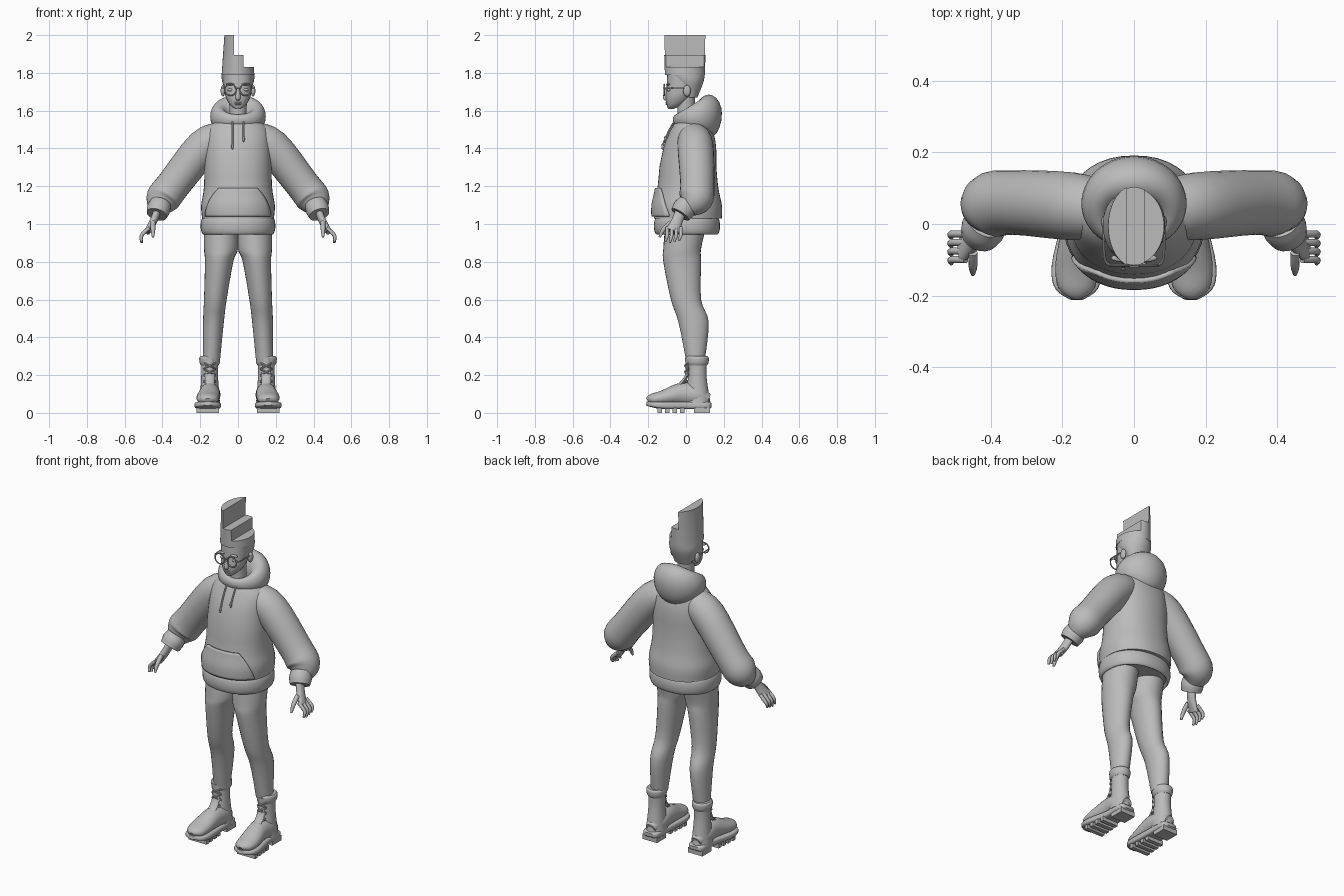
import bpy, bmesh
from math import sin, cos, pi, radians, copysign
from mathutils import Vector

if "Cube" in bpy.data.objects:
    bpy.data.objects.remove(bpy.data.objects["Cube"], do_unlink=True)

colour = (.5, .5, .5, 1)
grey = bpy.data.materials.new("plain_grey")
grey.use_nodes = True
grey.diffuse_color = colour
grey.node_tree.nodes["Principled BSDF"].inputs["Base Color"].default_value = colour


def finish(name, bm, mirror=False):
    """Turn a bmesh into a smooth shaded object, optionally mirrored."""
    bmesh.ops.recalc_face_normals(bm, faces=bm.faces)
    mesh = bpy.data.meshes.new(name)
    bm.to_mesh(mesh)
    bm.free()
    mesh.materials.append(grey)
    mesh.shade_smooth()
    mesh.set_sharp_from_angle(angle=radians(40))
    obj = bpy.data.objects.new(name, mesh)
    bpy.context.scene.collection.objects.link(obj)
    if mirror:
        obj.modifiers.new("mirror", 'MIRROR').use_mirror_merge = False
    return obj


def skin(rings, wrap=True, closed=False, cap=True):
    """Join rows of points with quads."""
    bm = bmesh.new()
    rows = [[bm.verts.new(point) for point in ring] for ring in rings]
    if closed:
        rows.append(rows[0])
    count = len(rings[0])
    for low, high in zip(rows, rows[1:]):
        for j in range(count if wrap else count - 1):
            k = (j + 1) % count
            bm.faces.new((low[j], low[k], high[k], high[j]))
    if cap:
        bm.faces.new(rows[0])
        bm.faces.new(rows[-1])
    return bm


def spline(sections, steps):
    """Smoothly resample a list of sections."""
    vectors = [Vector(section) for section in sections]
    last = len(vectors) - 1
    out = []
    for i in range(last):
        start, end = vectors[i], vectors[i + 1]
        leave = (end - vectors[max(i - 1, 0)]) / 2
        arrive = (vectors[min(i + 2, last)] - start) / 2
        for s in range(steps):
            t = s / steps
            ease = t * t * (3 - 2 * t)
            out.append(start.lerp(end, ease) + leave * t * (1 - t) ** 2 - arrive * t * t * (1 - t))
    return out + [vectors[last]]


def loft(name, sections, sides=24, steps=4, flat=False, ref="X", power=2, mirror=False, cut=None):
    """Sweep sections (x, y, z, radius and, if not round, second radius) along a path."""
    reference = Vector((ref == "X", ref == "Y", 0))
    path = spline([s if len(s) == 5 else (*s, s[-1]) for s in sections], steps)
    rings = []
    for i, point in enumerate(path):
        before, after = path[max(i - 1, 0)], path[min(i + 1, len(path) - 1)]
        along = Vector((0, 0, 1)) if flat else Vector((after - before)[:3]).normalized()
        across = (reference - along * reference.dot(along)).normalized()
        over = along.cross(across)
        ring = []
        for j in range(sides):
            angle = 2 * pi * j / sides
            c, s = (copysign(abs(f) ** (2 / power), f) for f in (cos(angle), sin(angle)))
            ring.append(Vector(point[:3]) + across * c * point[3] + over * s * point[4])
        rings.append(ring)
    bm = skin(rings)
    if cut is not None:
        bmesh.ops.bisect_plane(bm, geom=bm.verts[:] + bm.edges[:] + bm.faces[:],
                               plane_co=(cut, 0, 0), plane_no=(1, 0, 0), clear_outer=True)
        bmesh.ops.holes_fill(bm, edges=[edge for edge in bm.edges if edge.is_boundary])
    return finish(name, bm, mirror)


def tube(name, points, radius, ref="X", mirror=True):
    loft(name, [(*point, radius) for point in points], sides=8, ref=ref, mirror=mirror)


def solid(name, location, size, mirror=False, ball=True):
    """A scaled ball or block."""
    bm = bmesh.new()
    if ball:
        bmesh.ops.create_uvsphere(bm, u_segments=16, v_segments=10, radius=1)
    else:
        bmesh.ops.create_cube(bm, size=1)
    bmesh.ops.scale(bm, vec=size, verts=bm.verts)
    bmesh.ops.translate(bm, vec=location, verts=bm.verts)
    finish(name, bm, mirror)


# Hoodie body: height, half width, half depth
body = spline([(1.03, .19, .18), (1.1, .195, .18), (1.2, .18, .16),
               (1.4, .175, .14), (1.5, .16, .11), (1.56, .1, .08)], 4)
body_power = 2.2


def body_middle(z):
    return .01 + max(0, z - 1.3) / 10


def chest_y(x, z):
    """Front surface of the hoodie."""
    low, high = next((a, b) for a, b in zip(body, body[1:]) if z <= b[0])
    _, wide, deep = low.lerp(high, (z - low[0]) / (high[0] - low[0]))
    return body_middle(z) - deep * (1 - abs(x / wide) ** body_power) ** (1 / body_power)


loft("hoodie_body", [(0, body_middle(z), z, wide, deep) for z, wide, deep in body],
     sides=40, steps=1, flat=True, power=body_power)

# Rounded hem band that curls inwards at its lower lip
hem = []
for i in range(-2, 9):
    angle = pi * i / 8
    swell = .015 * sin(angle)
    hem.append((0, .005, .99 - .045 * cos(angle), .183 + swell, .16 + swell))
loft("hem_band", hem, sides=40, steps=2, flat=True, power=body_power)

# Front pocket
rows = []
for i in range(13):
    rise = i / 12
    z, half = 1.04 + .15 * rise, .17 - .07 * rise ** 2
    columns = [half * j / 10 for j in range(-10, 11)]
    rows.append([(x, chest_y(x, z) - .006, z) for x in columns])
pocket = finish("front_pocket", skin(rows, wrap=False, cap=False))
thickness = pocket.modifiers.new("thickness", 'SOLIDIFY')
thickness.thickness, thickness.offset = .014, 0

# Hood lying around the neck, fuller at the back
rings = []
for i in range(48):
    turn = 2 * pi * i / 48
    back = (1 - cos(turn)) / 2
    ring = []
    for j in range(20):
        angle = 2 * pi * j / 20
        out = (.02 + .05 * back) * cos(angle)
        up = (.03 + .07 * back) * sin(angle)
        if up < 0:
            up *= 1 + .3 * back ** 3
        ring.append(((.1 + out) * sin(turn), .035 - (.085 + out) * cos(turn), 1.55 + .035 * back + up))
    rings.append(ring)
finish("hood", skin(rings, closed=True, cap=False))

# Drawstrings
for side, length in ((-1, .14), (1, .1)):
    heights = [1.55 - length * t / 4 for t in range(5)]
    tube("drawstring", [(side * .03, chest_y(.03, z) - .008, z) for z in heights], .005, mirror=False)
    solid("drawstring_tip", (side * .03, chest_y(.03, heights[-1]) - .009, heights[-1]), (.006, .006, .016))

# Sleeves, cuffs and hands
loft("sleeve", [(.08, .04, 1.46, .08), (.18, .05, 1.41, .095), (.34, .06, 1.21, .09),
                (.4, .05, 1.13, .09), (.42, .01, 1.08, .05)], sides=28, mirror=True)
loft("cuff", [(.41, .01, 1.11, .055), (.42, -.01, 1.08, .062), (.43, -.03, 1.05, .055)], mirror=True)
loft("palm", [(.43, -.03, 1.06, .02, .03), (.45, -.05, 1.01, .02, .03), (.48, -.07, .96, .015, .04)],
     sides=16, mirror=True)
for i in range(4):
    y, tip = -.1 + .024 * i, .9 + .006 * abs(i - 1)
    loft("finger", [(.47, y, .98, .01), (.51, y, .94, .01), (.51, y - .01, tip, .006)], sides=10, mirror=True)
loft("thumb", [(.45, -.08, 1.01, .013), (.45, -.12, .97, .012), (.45, -.14, .93, .006)], sides=10, mirror=True)

# Trousers
loft("trouser_leg", [(.09, 0, 1, .09, .11), (.09, -.02, .87, .09, .1), (.1, -.02, .8, .075, .1),
                     (.12, 0, .6, .06, .08), (.13, .04, .48, .055, .08), (.14, .05, .28, .045, .05)],
     sides=28, flat=True, mirror=True)

# Boots
boot_x, ankle_y = .15, .06
loft("boot_shaft", [(boot_x, ankle_y, .28, .045, .05), (boot_x, ankle_y, .18, .045, .05),
                    (boot_x, ankle_y, .05, .055, .07)], flat=True, mirror=True)
loft("boot_collar", [(boot_x, ankle_y, z, r, r + .006) for z, r in
                     ((.25, .045), (.265, .053), (.29, .055), (.3, .048))], flat=True, mirror=True)
loft("boot_foot", [(boot_x, .12, .07, .03), (boot_x, ankle_y, .09, .055), (boot_x, -.02, .1, .055, .06),
                   (.16, -.12, .08, .06, .04), (.16, -.18, .07, .05, .03), (.16, -.2, .06, .02)], mirror=True)
loft("boot_sole", [(boot_x, .135, .04, .03, .01), (boot_x, .11, .04, .05, .02), (boot_x, 0, .04, .055, .02),
                   (.16, -.12, .04, .07, .02), (.16, -.18, .045, .06, .015), (.16, -.21, .05, .02, .01)],
     sides=32, power=4, mirror=True)
solid("boot_heel", (boot_x, .085, .015), (.095, .085, .03), mirror=True, ball=False)
for i in range(4):
    solid("sole_lug", (.16, -.14 + .04 * i, .013), (.12 - .006 * i, .024, .026), mirror=True, ball=False)
loft("boot_tongue", [(boot_x, .005, .29, .02, .01), (boot_x, .005, .2, .025, .01), (boot_x, -.04, .14, .025, .01)],
     sides=12, mirror=True)

# Crossed laces following the instep
for i in range(4):
    for side in (-1, 1):
        path = []
        for t in (-1, 0, 1):
            z = .15 + .033 * i + .016 * t
            y = -.006 - 8 * max(0, .2 - z) ** 2 + .02 * abs(t)
            path.append((boot_x + side * t * .03, y, z))
        tube("lace", path, .0045, ref="Y")

# Neck and head
loft("neck", [(0, 0, 1.48, .05), (0, 0, 1.58, .045), (0, 0, 1.7, .05)], flat=True)
loft("head", [(0, -.08, 1.61, .015), (0, -.06, 1.63, .042), (0, -.04, 1.67, .064, .068),
              (0, -.02, 1.72, .075, .083), (0, -.01, 1.8, .08, .09)], flat=True, power=body_power)
loft("nose", [(0, -.1, 1.72, .008), (0, -.11, 1.67, .013), (0, -.105, 1.655, .009)], sides=12, flat=True)
for name, z in (("upper_lip", 1.643), ("lower_lip", 1.635)):
    solid(name, (0, -.1, z), (.02, .008, .005))
solid("eye", (.04, -.09, 1.71), (.015, .01, .008), mirror=True)
solid("eyebrow", (.04, -.095, 1.74), (.024, .01, .006), mirror=True)
solid("ear", (.08, .005, 1.705), (.012, .02, .03), mirror=True)

# Glasses
rim = .0035
circle = [2 * pi * i / 20 for i in range(21)]
tube("lens_rim", [(.04 + .03 * cos(a), -.115, 1.71 + .03 * sin(a)) for a in circle], rim, ref="Y")
tube("glasses_bridge", [(x, -.12, 1.72) for x in (-.012, .012)], rim, ref="Y", mirror=False)
tube("glasses_arm", [(.07, -.115, 1.72), (.083, -.09, 1.72), (.084, .01, 1.72)], rim)

# Hair: fitted back and sides, then three flat steps rising to one side
loft("hair_base", [(0, .03, 1.67, .05, .03), (0, .012, 1.75, .083, .08), (0, -.005, 1.8, .086, .105)],
     sides=40, flat=True)
bottom = 1.79
for name, top, edge in (("hair_low_step", 1.83, .1), ("hair_middle_step", 1.895, .03), ("hair_tall_step", 2, -.02)):
    loft(name, [(0, -.006, z, .086 - .07 * (z - 1.8), .106 + .035 * (z - 1.8)) for z in (bottom, top)],
         sides=48, steps=1, flat=True, cut=edge)
    bottom = top - .005
